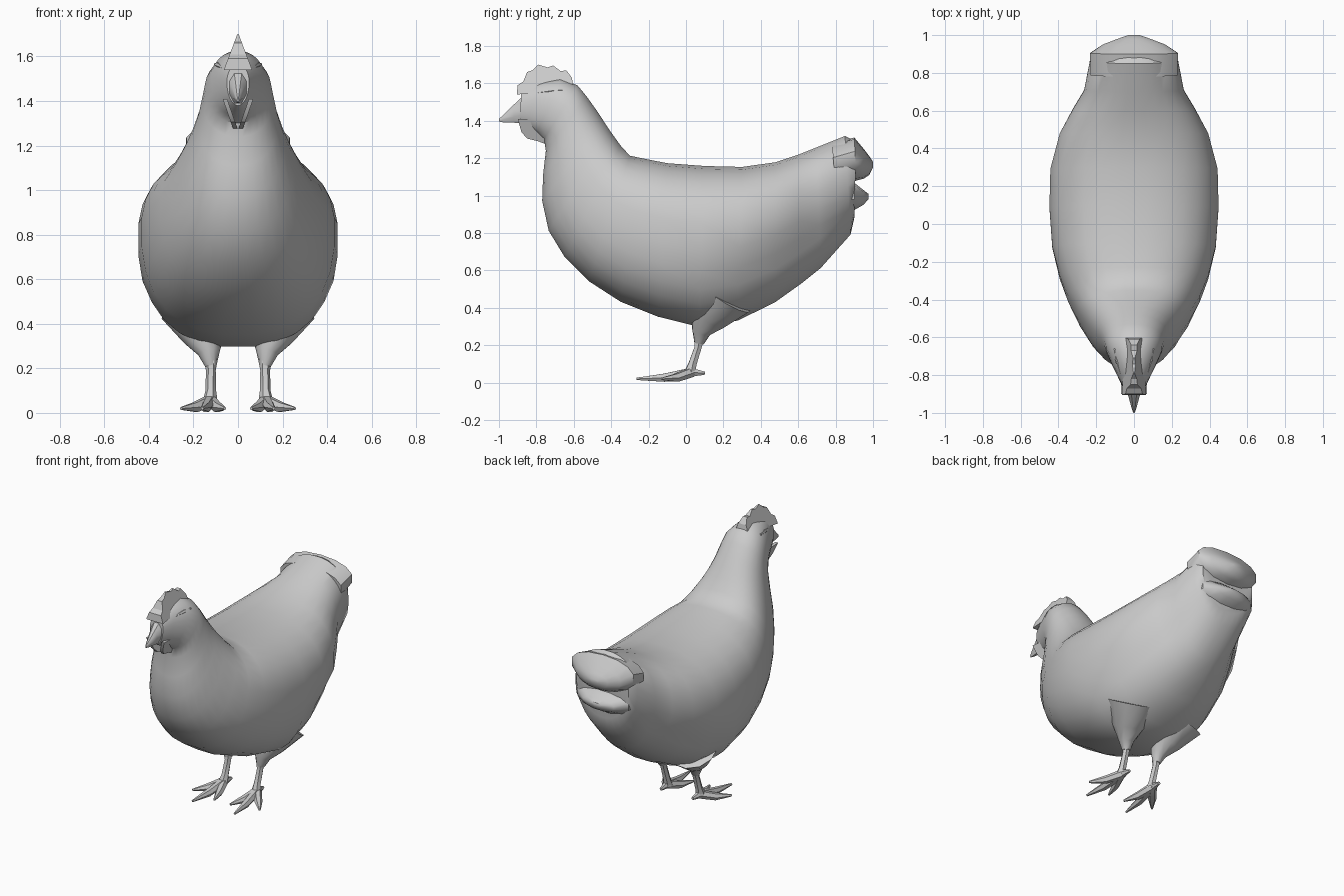
import bpy, bmesh
from math import sin, cos, pi, radians, copysign
from mathutils import Vector

cube = bpy.data.objects.get("Cube")
if cube:
    bpy.data.objects.remove(cube, do_unlink=True)

grey = bpy.data.materials.new("plain_grey")
grey.use_nodes = True
grey.diffuse_color = (0.6, 0.6, 0.6, 1)
grey.node_tree.nodes["Principled BSDF"].inputs["Base Color"].default_value = grey.diffuse_color


def finish(name, bm, mirrored=False, angle=40):
    """Turn a bmesh into a shaded object, optionally mirrored across x."""
    bmesh.ops.recalc_face_normals(bm, faces=bm.faces)
    mesh = bpy.data.meshes.new(name)
    bm.to_mesh(mesh)
    bm.free()
    mesh.materials.append(grey)
    obj = bpy.data.objects.new(name, mesh)
    bpy.context.collection.objects.link(obj)
    if mirrored:
        obj.modifiers.new("Mirror", "MIRROR").use_mirror_merge = False
    bpy.ops.object.select_all(action="DESELECT")
    obj.select_set(True)
    bpy.context.view_layer.objects.active = obj
    bpy.ops.object.shade_smooth_by_angle(angle=radians(angle))
    return obj


def skin(bm, rings):
    """Bridge successive rings of points and cap both ends."""
    loops = [[bm.verts.new(p) for p in ring] for ring in rings]
    count = len(loops[0])
    for a, b in zip(loops, loops[1:]):
        for i in range(count):
            j = (i + 1) % count
            bm.faces.new((a[i], a[j], b[j], b[i]))
    bm.faces.new(loops[0])
    bm.faces.new(loops[-1])


def clamp(value):
    return max(0.0, min(1.0, value))


def section(top_y, top_z, low_y, low_z, half, count=28, wing=False):
    """Rounded cross-section spanning from a top point to a bottom point."""
    power = 2 / (2 + 0.4 * min(1, half / 0.45))
    mid = 0.57
    ring = []
    for i in range(count):
        a = 2 * pi * (i + 0.5) / count
        c, s = cos(a), sin(a)
        x = half * copysign(abs(c) ** power, c)
        v = mid + ((1 - mid) if s > 0 else mid) * copysign(abs(s) ** power, s)
        y = low_y + (top_y - low_y) * v
        z = low_z + (top_z - low_z) * v
        if wing:  # flank tucks in below the wing's lower edge
            edge = 0.6 + 0.5 * (y - 0.15)
            x *= 1 - 0.09 * clamp((edge - z) / 0.05) * clamp((y - 0.05) / 0.2)
        ring.append((x, y, z))
    return ring


def loft(name, stations, count=28, wing=False):
    bm = bmesh.new()
    skin(bm, [section(*s, count=count, wing=wing) for s in stations])
    return finish(name, bm)


def plate(name, outline, sides, mirrored=False):
    """Side outline given thickness; sides(z) returns both x values."""
    bm = bmesh.new()
    skin(bm, [[(sides(z)[k], y, z) for y, z in outline] for k in (0, 1)])
    return finish(name, bm, mirrored, 25)


def tube(bm, path, sides=6):
    """Tapered tube through (point, radius) pairs."""
    rings = []
    for i, (point, radius) in enumerate(path):
        before = Vector(path[max(i - 1, 0)][0])
        after = Vector(path[min(i + 1, len(path) - 1)][0])
        turn = (after - before).to_track_quat("Z", "Y")
        rings.append([Vector(point) + turn @ Vector(
            (radius * cos(2 * pi * k / sides), radius * sin(2 * pi * k / sides), 0))
            for k in range(sides)])
    skin(bm, rings)


# Body, neck and head in one skin: top y, top z, bottom y, bottom z, half width
torso = [
    (0.91, 1.29, 0.90, 0.88, 0.20),
    (0.85, 1.32, 0.88, 0.79, 0.235),
    (0.70, 1.26, 0.72, 0.61, 0.265),
    (0.60, 1.22, 0.62, 0.53, 0.325),
    (0.48, 1.18, 0.48, 0.43, 0.395),
    (0.30, 1.155, 0.28, 0.33, 0.445),
    (0.10, 1.16, 0.07, 0.295, 0.45),
    (-0.10, 1.175, -0.15, 0.35, 0.435),
    (-0.23, 1.20, -0.35, 0.43, 0.395),
    (-0.30, 1.215, -0.52, 0.54, 0.35),
    (-0.35, 1.27, -0.65, 0.67, 0.30),
]
neck_and_head = [
    (-0.40, 1.34, -0.735, 0.81, 0.25),
    (-0.44, 1.40, -0.77, 0.97, 0.21),
    (-0.48, 1.46, -0.765, 1.11, 0.18),
    (-0.53, 1.53, -0.75, 1.24, 0.16),
    (-0.58, 1.59, -0.76, 1.30, 0.148),
    (-0.67, 1.625, -0.80, 1.33, 0.12),
    (-0.78, 1.61, -0.86, 1.36, 0.08),
    (-0.88, 1.565, -0.89, 1.38, 0.05),
]
loft("body", torso + neck_and_head, wing=True)

# Beak
loft("beak", [
    (-0.86, 1.55, -0.86, 1.38, 0.05),
    (-0.92, 1.49, -0.92, 1.385, 0.03),
    (-0.98, 1.43, -0.98, 1.39, 0.012),
    (-1.00, 1.41, -1.00, 1.395, 0.004),
], count=8)

# Two tiers of tail feathers
loft("upper_tail", [
    (0.78, 1.28, 0.80, 1.04, 0.235),
    (0.90, 1.31, 0.91, 1.08, 0.238),
    (0.95, 1.25, 0.95, 1.09, 0.17),
    (0.98, 1.21, 0.98, 1.11, 0.09),
    (1.00, 1.18, 1.00, 1.15, 0.03),
], count=14)
loft("lower_tail", [
    (0.78, 1.08, 0.80, 0.88, 0.225),
    (0.90, 1.07, 0.90, 0.92, 0.20),
    (0.95, 1.03, 0.95, 0.95, 0.12),
    (0.975, 1.01, 0.975, 0.98, 0.04),
], count=12)

# Comb with a scalloped, tapering crest
crest = [(-0.60, 1.57), (-0.61, 1.63), (-0.64, 1.67), (-0.67, 1.665), (-0.71, 1.695),
         (-0.74, 1.685), (-0.79, 1.70), (-0.82, 1.67), (-0.85, 1.66), (-0.87, 1.61),
         (-0.90, 1.59), (-0.905, 1.54)]
plate("comb", crest, lambda z: (-0.38 * (1.708 - z), 0.38 * (1.708 - z)))

# Wattles hanging below the beak
wattle = [(-0.74, 1.40), (-0.90, 1.41), (-0.88, 1.34), (-0.85, 1.305), (-0.79, 1.29), (-0.75, 1.275)]
plate("wattles", wattle, lambda z: (0.35 * (z - 1.27), 0.02 + 0.35 * (z - 1.27)), True)

# Brow folds above the eyes
bm = bmesh.new()
tube(bm, [((0.103, -0.66, 1.565), 0.006), ((0.088, -0.72, 1.56), 0.014), ((0.07, -0.79, 1.55), 0.006)])
finish("brows", bm, True)

# Thighs blending out of the belly
bm = bmesh.new()
tube(bm, [((0.18, 0.20, 0.47), 0.17), ((0.15, 0.12, 0.345), 0.10),
          ((0.13, 0.08, 0.27), 0.05), ((0.122, 0.07, 0.21), 0.026)], 12)
finish("thighs", bm, True)

# Shanks
bm = bmesh.new()
tube(bm, [((0.122, 0.072, 0.24), 0.03), ((0.122, 0.065, 0.19), 0.022),
          ((0.122, 0.035, 0.10), 0.024), ((0.125, 0.02, 0.05), 0.034)])
finish("shanks", bm, True)

# Feet: three toes forward and one short toe behind
bm = bmesh.new()
heel = Vector((0.125, 0.03, 0.055))
for x, y in ((0.06, -0.17), (0.16, -0.265), (0.255, -0.13)):
    tip = Vector((x, y, 0.02))
    knuckle = heel.lerp(tip, 0.5)
    knuckle.z = 0.026
    tube(bm, [(heel, 0.028), (knuckle, 0.025), (tip, 0.007)])
tube(bm, [(heel, 0.026), ((0.12, 0.10, 0.05), 0.01)])
finish("feet", bm, True)
